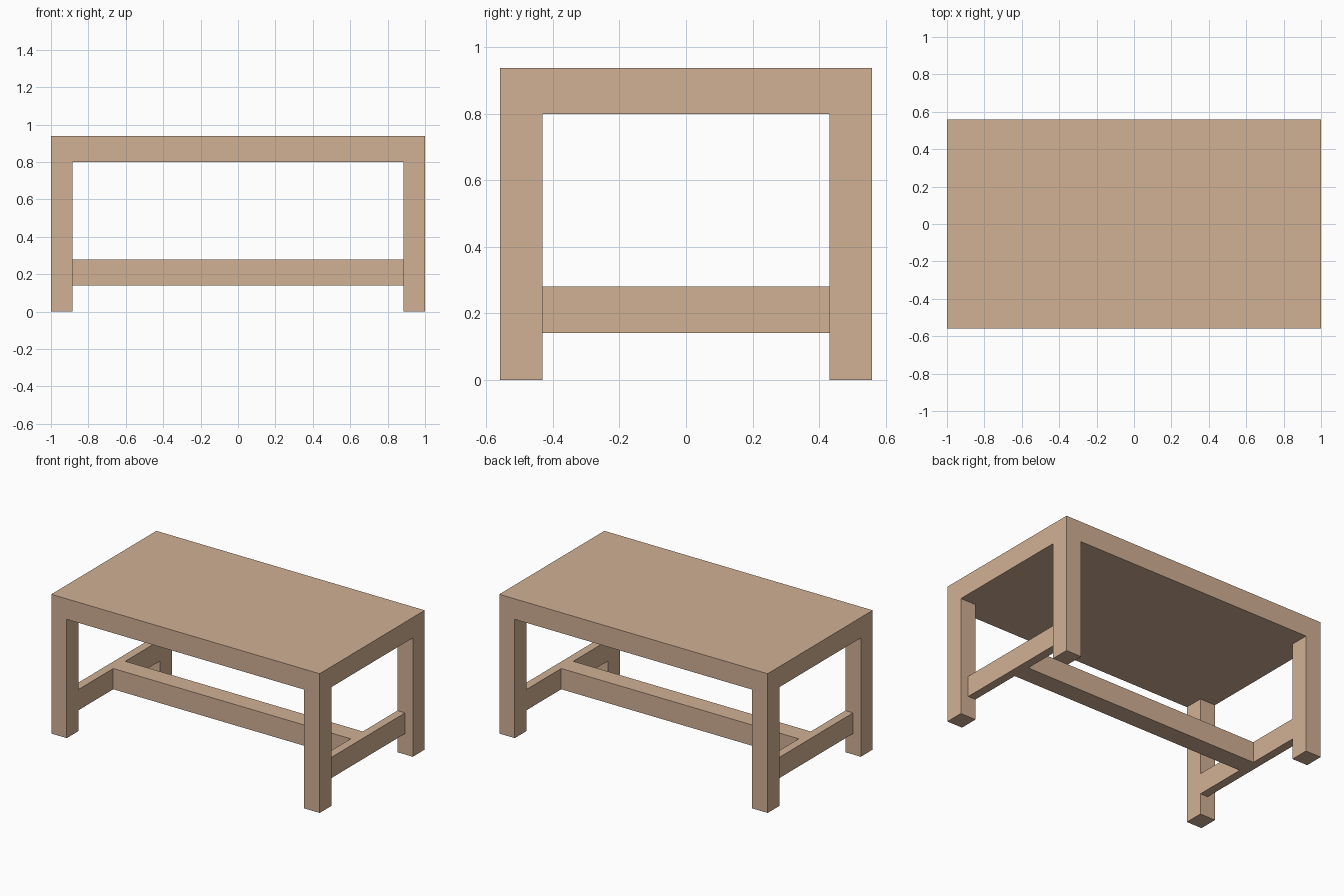
import bpy
import bmesh
from mathutils import Matrix, Vector

if "Cube" in bpy.data.objects:
    bpy.data.objects.remove(bpy.data.objects["Cube"])

HX, HY = 1.0, 0.559          # half length and half depth
LEG_X, LEG_Y = 0.885, 0.432  # inner faces of the legs
TOP_Z, UNDER_Z = 0.938, 0.80
BAR_Z0, BAR_Z1 = 0.14, 0.28
BAR_X, BAR_Y = 0.942, 0.064  # outer face of end bars, half width of centre bar

wood = bpy.data.materials.new("wood")
wood.diffuse_color = (0.64, 0.44, 0.30, 1.0)
wood.use_nodes = True
wood.node_tree.nodes["Principled BSDF"].inputs["Base Color"].default_value = wood.diffuse_color


def box(name, lo, hi):
    lo, hi = Vector(lo), Vector(hi)
    bm = bmesh.new()
    bmesh.ops.create_cube(bm, size=1, matrix=Matrix.Diagonal((*(hi - lo), 1)))
    mesh = bpy.data.meshes.new(name)
    bm.to_mesh(mesh)
    bm.free()
    mesh.materials.append(wood)
    ob = bpy.data.objects.new(name, mesh)
    ob.location = (lo + hi) / 2
    bpy.context.collection.objects.link(ob)
    return ob


# Thick table top
box("table_top", (-HX, -HY, UNDER_Z), (HX, HY, TOP_Z))

for side, sx in (("left", -1), ("right", 1)):
    # Corner legs, flush with the top's edges
    for end, sy in (("front", -1), ("back", 1)):
        xs = sorted((sx * LEG_X, sx * HX))
        ys = sorted((sy * LEG_Y, sy * HY))
        box(f"{end}_{side}_leg", (xs[0], ys[0], 0), (xs[1], ys[1], UNDER_Z))
    # End stretcher, flush with the legs' inner faces
    xs = sorted((sx * LEG_X, sx * BAR_X))
    box(f"{side}_stretcher", (xs[0], -LEG_Y, BAR_Z0), (xs[1], LEG_Y, BAR_Z1))

# Long stretcher joining the two end stretchers
box("centre_stretcher", (-LEG_X, -BAR_Y, BAR_Z0), (LEG_X, BAR_Y, BAR_Z1))
